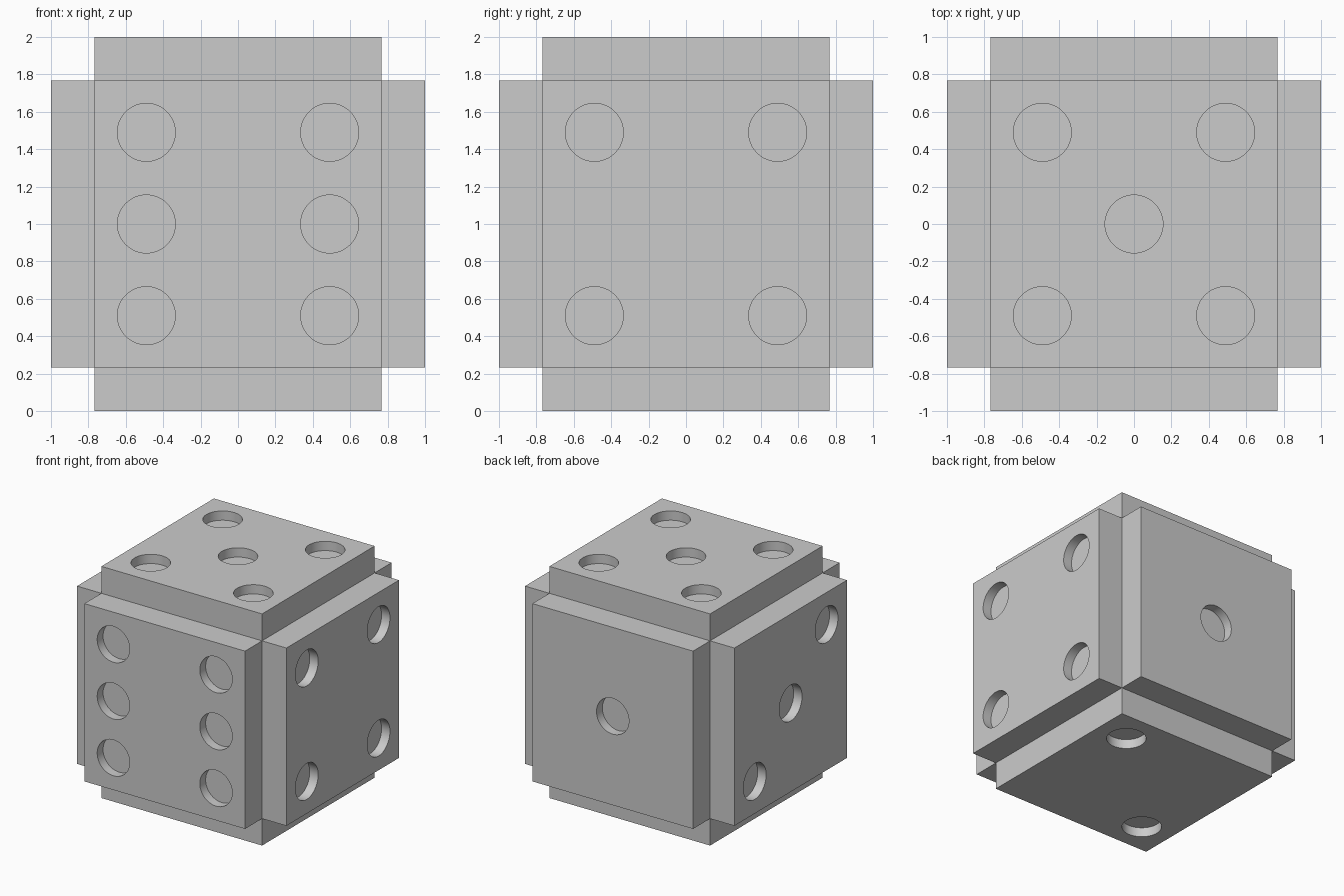
import bpy, bmesh, math
from mathutils import Matrix, Vector

if "Cube" in bpy.data.objects:
    bpy.data.objects.remove(bpy.data.objects["Cube"])

CORE, STEP = 1.535, 0.2325          # core cube size, height of each raised face
PIP_R, PIP_DEPTH, P = 0.155, 0.08, 0.49
CENTRE = Vector((0, 0, 1))


def add_object(name, bm):
    mesh = bpy.data.meshes.new(name)
    bm.to_mesh(mesh)
    bm.free()
    obj = bpy.data.objects.new(name, mesh)
    bpy.context.collection.objects.link(obj)
    return obj


# Die body: a cube with every face extruded on its own, leaving notched edges
bm = bmesh.new()
bmesh.ops.create_cube(bm, size=CORE, matrix=Matrix.Translation(CENTRE))
for face in list(bm.faces):
    push = face.normal * STEP
    result = bmesh.ops.extrude_discrete_faces(bm, faces=[face])
    bmesh.ops.translate(bm, verts=result["faces"][0].verts, vec=push)
bmesh.ops.recalc_face_normals(bm, faces=bm.faces)
die = add_object("die_body", bm)

# Pip layouts: outward direction -> offsets from the face centre
corners = [(a, b) for a in (-P, P) for b in (-P, P)]
middle = [(0, 0)]
pips = {
    (0, -1, 0): [(x, 0, z) for x in (-P, P) for z in (-P, 0, P)],   # six
    (0, 0, 1): [(x, y, 0) for x, y in corners + middle],            # five
    (1, 0, 0): [(0, y, z) for y, z in corners],                     # four
    (-1, 0, 0): [(0, -t, t) for t in (-P, 0, P)],                   # three
    (0, 0, -1): [(t, t, 0) for t in (-P, P)],                       # two
    (0, 1, 0): [(0, 0, 0)],                                         # one
}

# Pip cutters: short cylinders straddling each face
bm = bmesh.new()
for normal, offsets in pips.items():
    n = Vector(normal)
    turn = n.to_track_quat("Z", "Y").to_matrix().to_4x4()
    for offset in offsets:
        bmesh.ops.create_cone(
            bm, cap_ends=True, segments=48, radius1=PIP_R, radius2=PIP_R,
            depth=2 * PIP_DEPTH,
            matrix=Matrix.Translation(CENTRE + n + Vector(offset)) @ turn)
cutter = add_object("pip_cutter", bm)
cutter.hide_render = True

# Recess the pips, then drop the cutter
cut = die.modifiers.new("pips", "BOOLEAN")
cut.operation = "DIFFERENCE"
cut.solver = "EXACT"
cut.object = cutter
bpy.context.view_layer.objects.active = die
die.select_set(True)
bpy.ops.object.modifier_apply(modifier=cut.name)
bpy.data.objects.remove(cutter)
bpy.ops.object.shade_smooth_by_angle(angle=math.radians(30))
